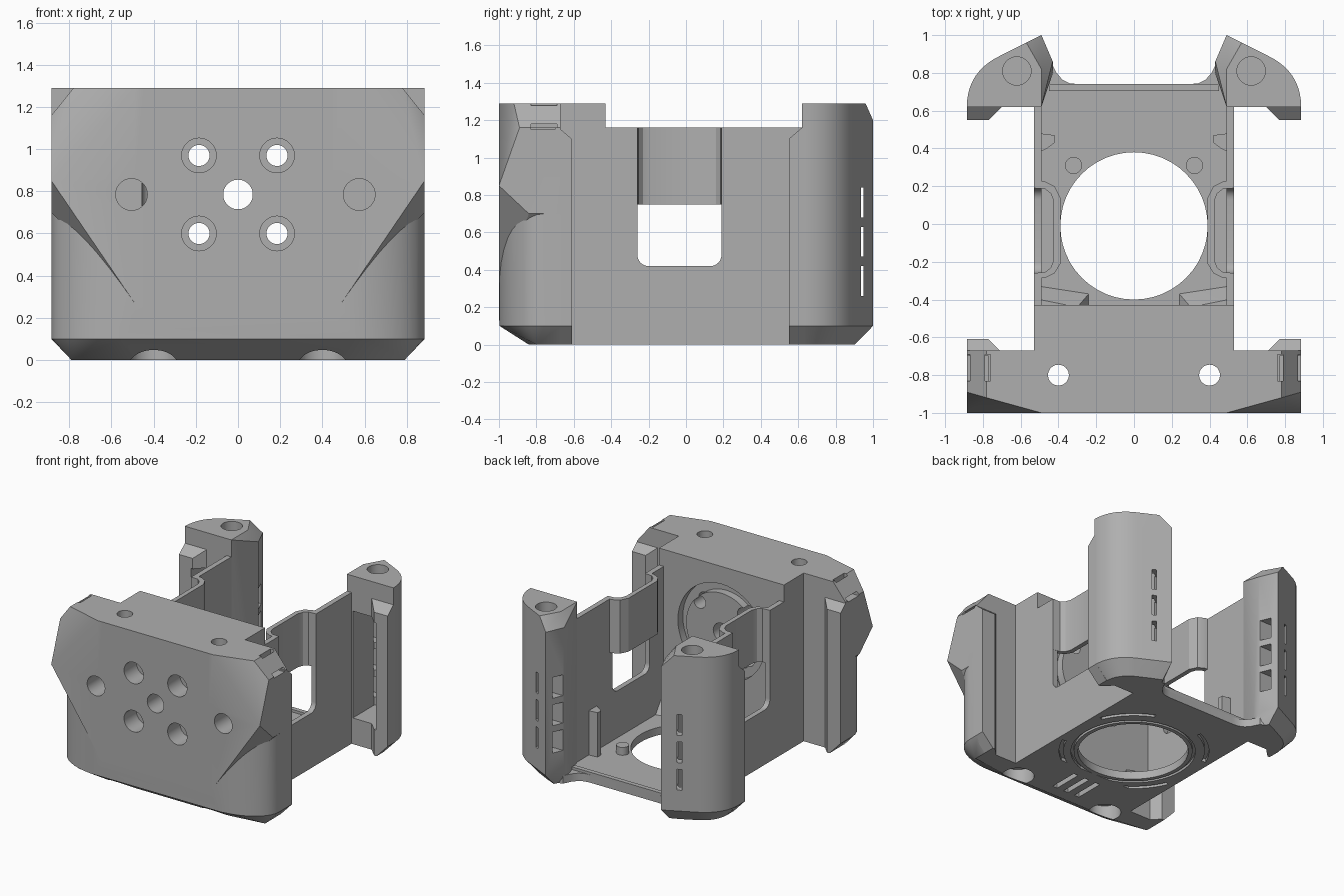
import bpy, bmesh
from math import sin, cos, pi, radians
from mathutils import Matrix

if "Cube" in bpy.data.objects:
    bpy.data.objects.remove(bpy.data.objects["Cube"])

grey = bpy.data.materials.new("plain grey")
grey.use_nodes = True
grey.diffuse_color = (0.43, 0.43, 0.43, 1)
grey.node_tree.nodes["Principled BSDF"].inputs["Base Color"].default_value = (0.43, 0.43, 0.43, 1)


def finish(name, bm):
    bmesh.ops.recalc_face_normals(bm, faces=bm.faces)
    mesh = bpy.data.meshes.new(name)
    bm.to_mesh(mesh)
    bm.free()
    mesh.materials.append(grey)
    ob = bpy.data.objects.new(name, mesh)
    bpy.context.collection.objects.link(ob)
    return ob


def hull(name, pts, s=1):
    bm = bmesh.new()
    for x, y, z in pts:
        bm.verts.new((x * s, y, z))
    res = bmesh.ops.convex_hull(bm, input=bm.verts)
    bmesh.ops.delete(bm, geom=[v for v in bm.verts if not v.link_faces], context='VERTS')
    bmesh.ops.dissolve_limit(bm, angle_limit=0.01, verts=bm.verts, edges=bm.edges)
    return finish(name, bm)


def prism(name, plan, z0, z1, s=1):
    bm = bmesh.new()
    face = bm.faces.new([bm.verts.new((x * s, y, z0)) for x, y in plan])
    top = bmesh.ops.extrude_face_region(bm, geom=[face])["geom"]
    bmesh.ops.translate(bm, vec=(0, 0, z1 - z0), verts=[v for v in top if isinstance(v, bmesh.types.BMVert)])
    return finish(name, bm)


def box(name, x, y, z, s=1):
    return hull(name, [(a, b, c) for a in x for b in y for c in z], s)


def cylinder(name, loc, r, depth, axis='Z'):
    bm = bmesh.new()
    bmesh.ops.create_cone(bm, cap_ends=True, segments=48, radius1=r, radius2=r, depth=depth)
    turn = Matrix.Rotation(pi / 2, 4, 'X') if axis == 'Y' else Matrix()
    bm.transform(Matrix.Translation(loc) @ turn)
    return finish(name, bm)


def combine(ob, other, op='DIFFERENCE'):
    mod = ob.modifiers.new("combine", 'BOOLEAN')
    mod.operation, mod.object, mod.solver = op, other, 'EXACT'
    bpy.context.view_layer.objects.active = ob
    bpy.ops.object.modifier_apply(modifier=mod.name)
    bpy.data.objects.remove(other)


def ring(loc, r0, r1, depth, axis='Z'):
    ob = cylinder("ring_cutter", loc, r1, depth, axis)
    combine(ob, cylinder("ring_core", loc, r0, depth * 2, axis))
    return ob


def at(plan, z):
    return [(x, y, z) for x, y in plan]


# Front block: centre, rounded lower body, flared upper corners
front = box("front_block", (-.53, .53), (-.72, -.43), (0, 1.29))
combine(front, box("upper", (-.49, .49), (-1, -.67), (.8, 1.29)), 'UNION')
arc = [(.49 + .395 * sin(t), -.76 - .24 * cos(t)) for t in [i * pi / 20 for i in range(11)]]
lower = []
for s in (1, -1):
    plan = [(x * s, y) for x, y in arc + [(.885, -.67)]]
    lower += at(plan[1:], .1) + at(plan, .9)
    lower += [(s * .49, -1, .16), (s * .49, -.84, 0), (s * .79, -.8, 0), (s * .79, -.67, 0)]
combine(front, hull("lower", lower), 'UNION')
for s in (1, -1):
    flare = [(.45, -1, .25), (.49, -1, .27), (.45, -1, 1.29), (.49, -1, 1.29),
             (.885, -1, .85), (.885, -.84, .70), (.885, -.89, 1.16), (.78, -.92, 1.29),
             (.78, -.67, 1.29), (.885, -.67, 1.16), (.885, -.67, .7),
             (.45, -.67, .3), (.45, -.67, 1.29)]
    combine(front, hull("flare", flare, s), 'UNION')
    # Strap slots in the bevelled corner
    combine(front, box("slot", (.76, .79), (-.83, -.69), (1.16, 1.35), s))
    combine(front, box("slot", (.77, .95), (-.83, -.69), (1.15, 1.18), s))
    # Vertical screw holes
    combine(front, cylinder("bore", (s * .4, -.8, .7), .055, 2))
    combine(front, cylinder("counterbore", (s * .4, -.8, 0), .115, .24))
    # Countersunk face holes
    for z in (.6, .97):
        combine(front, cylinder("hole", (s * .185, -.7, z), .05, 1, 'Y'))
        combine(front, cylinder("recess", (s * .185, -1, z), .082, .3, 'Y'))
for x in (-.505, .575):
    combine(front, cylinder("blind_hole", (x, -1, .785), .075, .4, 'Y'))
combine(front, cylinder("centre_hole", (0, -.7, .785), .07, 1, 'Y'))
combine(front, ring((0, -.43, .785), .3, .37, .12, 'Y'))
for x in (-.1, 0, .1):
    combine(front, box("bottom_slot", (x - .02, x + .02), (-.75, -.52), (-.05, .04)))

# Floor with the large round opening
half = [(.49, -.45), (.49, .88), (.44, .86), (.41, .8), (.38, .765), (.34, .745), (.29, .74)]
plan = half + [(-x, y) for x, y in reversed(half)]
floor = prism("floor", plan, 0, .06)
combine(floor, cylinder("opening", (0, -.01, 0), .39, 1))
combine(floor, ring((0, -.01, 0), .42, .44, .04))
for k in range(4):
    angles = [radians(45 + 90 * k + d) for d in range(-22, 23, 4)]
    band = [(.5 * cos(t), .5 * sin(t)) for t in angles]
    band += [(.53 * cos(t), .53 * sin(t)) for t in reversed(angles)]
    combine(floor, prism("vent_groove", band, -.05, .025))
back_lip = box("floor_back_lip", (-.45, .45), (.705, .74), (.05, .08))

# Plan of a rear post, with a curved outer corner
curve = []
for i in range(11):
    t = i / 10
    a, b, c = (1 - t) ** 2, 2 * t * (1 - t), t * t
    curve.append((a * .7 + b * .885 + c * .885, a * .895 + b * .81 + c * .62))
outer = [(.57, .96)] + curve
post_plan = [(.49, .62), (.43, .86), (.49, 1.0)] + outer
cap_plan = [(.49, .62), (.49, .82)] + outer


def inset(plan):
    return [(min(x, .53 + (x - .53) * .73), .62 + (y - .62) * .74) for x, y in plan]


for s, side in ((1, "left"), (-1, "right")):
    # Side wall with a round-cornered window
    wall = box(side + "_wall", (.49, .53), (-.44, .64), (0, 1.16), s)
    window = [(x, y, z) for x in (.4, .6) for y, z in ((-.26, 1.3), (.19, 1.3))]
    for cy, sg in ((-.2, -1), (.13, 1)):
        for i in range(7):
            t = i * pi / 12
            window += [(x, cy + sg * .06 * sin(t), .48 - .06 * cos(t)) for x in (.4, .6)]
    combine(wall, hull("window", window, s))

    # Recessed panel above the window
    panel = [(.53, -.29), (.47, -.285), (.42, -.26), (.39, -.21), (.39, .14), (.42, .2),
             (.47, .225), (.53, .23), (.53, .19), (.47, .185), (.44, .16), (.425, .12),
             (.425, -.19), (.44, -.23), (.47, -.255), (.53, -.26)]
    prism(side + "_recessed_panel", panel, .75, 1.16, s)

    # Hollow rear post
    post = hull(side + "_post", at(inset(post_plan), 0) + at(post_plan, .1)
                + at(post_plan, 1.2) + at(cap_plan, 1.29), s)
    lip_plan = [(.77, .55), (.885, .55), (.885, .64), (.70, .64), (.70, .62)]
    lip = [(.77, .55, 1.1), (.885, .55, 1.1), (.70, .62, 1.16), (.885, .62, 1.16),
           (.70, .64, 1.16), (.885, .64, 1.16)]
    low = [(min(x, .79), y) for x, y in lip_plan]
    combine(post, hull("lip", lip + at(lip_plan, .1) + at(low, 0), s), 'UNION')
    hollow = [(.54, .5), (.54, .88), (.57, .9), (.68, .84), (.76, .75), (.785, .62), (.785, .5)]
    combine(post, prism("hollow", hollow, .2, 1.02, s))
    for z in (.26, .47, .68):
        combine(post, box("vent", (.38, .62), (.87, .95), (z, z + .16), s))
    combine(post, cylinder("post_hole", (s * .62, .81, 1.29), .075, .5))

    # Lip behind the front wing
    wing_lip = [(x, -.06 - y) for x, y in lip_plan]
    wing_top = [(x, -.06 - y, z) for x, y, z in lip]
    wing_low = [(min(x, .79), y) for x, y in wing_lip]
    hull(side + "_front_lip", wing_top + at(wing_lip, .1) + at(wing_low, 0), s)

    # Inner details: peg, rib and corner gusset
    cylinder(side + "_peg", (s * .32, .31, .08), .045, .08)
    prism(side + "_rib", [(.5, .38), (.46, .4), (.42, .43), (.42, .47), (.5, .48)], .05, .4, s)
    hull(side + "_gusset", at([(.24, -.44), (.5, -.44), (.5, -.33), (.4, -.37), (.24, -.37)], .06)
         + at([(.3, -.44), (.5, -.44), (.5, -.4)], .16), s)

# Smooth curves, sharp edges
for ob in bpy.context.collection.objects:
    ob.select_set(ob.type == 'MESH' and grey.name in ob.data.materials)
bpy.context.view_layer.objects.active = front
bpy.ops.object.shade_smooth_by_angle(angle=radians(25))
